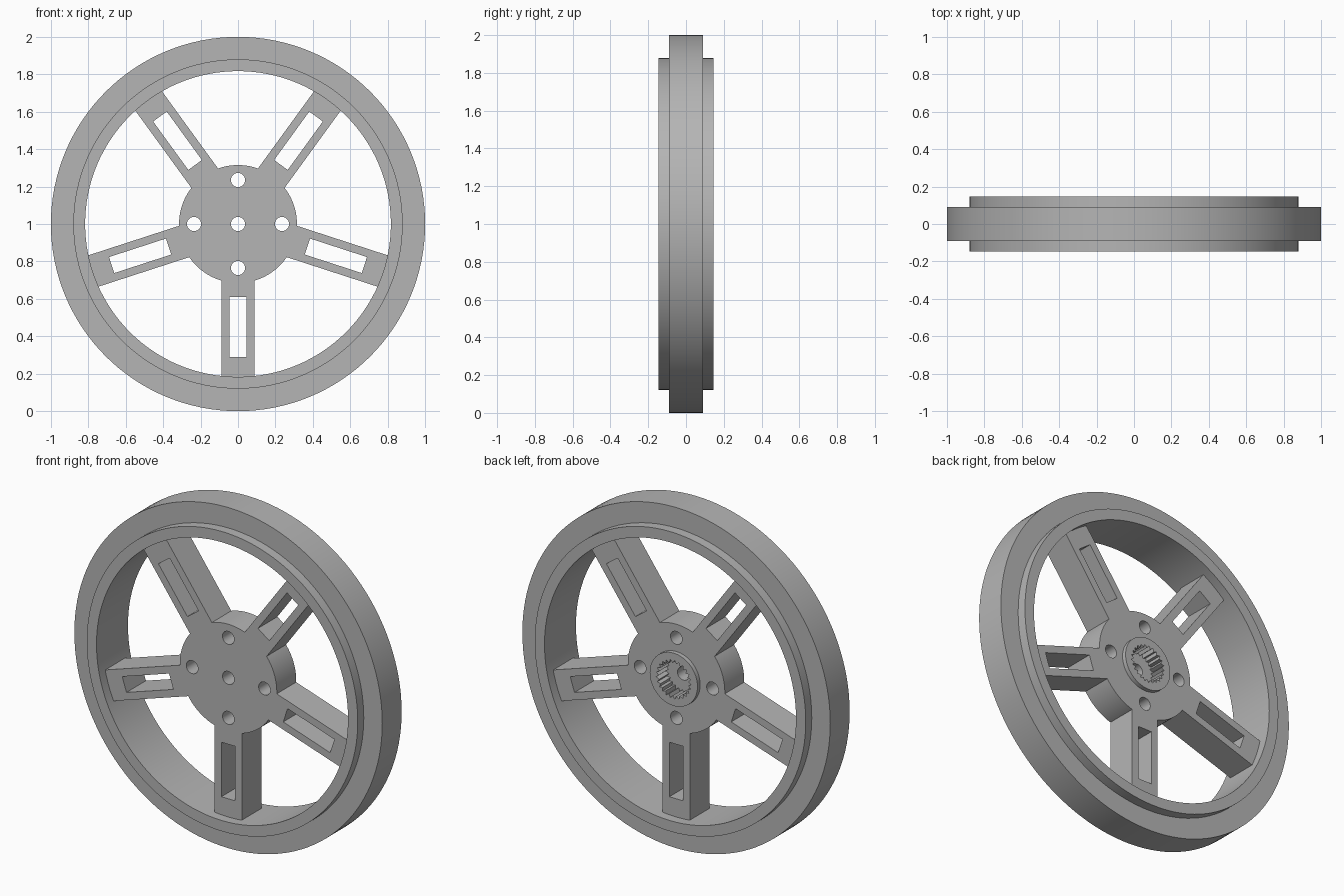
import bpy
import bmesh
from math import sin, cos, pi, radians
from mathutils import Vector, Matrix

if "Cube" in bpy.data.objects:
    bpy.data.objects.remove(bpy.data.objects["Cube"])

CENTRE = Vector((0, 0, 1))
HALF = 0.09          # half thickness of hub, spokes and tread
SEGMENTS = 128

grey = bpy.data.materials.new("plain grey")
grey.use_nodes = True
grey.diffuse_color = (0.46, 0.46, 0.46, 1)
grey.node_tree.nodes["Principled BSDF"].inputs["Base Color"].default_value = grey.diffuse_color


def finish(name, bm):
    bmesh.ops.recalc_face_normals(bm, faces=bm.faces)
    mesh = bpy.data.meshes.new(name)
    bm.to_mesh(mesh)
    bm.free()
    mesh.materials.append(grey)
    obj = bpy.data.objects.new(name, mesh)
    obj.location = CENTRE
    bpy.context.collection.objects.link(obj)
    return obj


def prism(name, points, y0, y1):
    """Extrude an outline in the wheel plane along the axle."""
    bm = bmesh.new()
    face = bm.faces.new([bm.verts.new((x, y0, z)) for x, z in points])
    new = bmesh.ops.extrude_face_region(bm, geom=[face])["geom"]
    verts = [v for v in new if isinstance(v, bmesh.types.BMVert)]
    bmesh.ops.translate(bm, verts=verts, vec=(0, y1 - y0, 0))
    return finish(name, bm)


def circle(radius, count, x=0, z=0):
    steps = [2 * pi * i / count for i in range(count)]
    return [(x + radius * cos(a), z + radius * sin(a)) for a in steps]


def bar(r0, r1, half_width, angle):
    """Rectangle lying along a spoke direction."""
    c, s = cos(angle), sin(angle)
    corners = [(r0, -half_width), (r1, -half_width), (r1, half_width), (r0, half_width)]
    return [(r * c - w * s, r * s + w * c) for r, w in corners]


def lathe(name, profile):
    """Spin a closed (radius, y) section around the axle."""
    bm = bmesh.new()
    verts = [bm.verts.new((r, y, 0)) for r, y in profile]
    edges = [bm.edges.new((verts[i - 1], verts[i])) for i in range(len(verts))]
    bmesh.ops.spin(bm, geom=verts + edges, cent=(0, 0, 0), axis=(0, 1, 0),
                   angle=2 * pi, steps=SEGMENTS, use_merge=True)
    bmesh.ops.remove_doubles(bm, verts=bm.verts, dist=0.0001)
    return finish(name, bm)


def combine(target, other, operation):
    bpy.context.view_layer.objects.active = target
    mod = target.modifiers.new("combine", "BOOLEAN")
    mod.operation = operation
    mod.solver = "EXACT"
    mod.object = other
    bpy.ops.object.modifier_apply(modifier=mod.name)
    bpy.data.objects.remove(other)


# Stepped rim with the wide tread band around it
LIP = 0.146
wheel = lathe("wheel", [(0.817, -LIP), (0.88, -LIP), (0.88, -HALF), (1, -HALF),
                        (1, HALF), (0.88, HALF), (0.88, LIP), (0.817, LIP)])

# Hub, with five spokes flush to its faces
hub = prism("hub", circle(0.315, SEGMENTS), -HALF, HALF)
spoke_angles = [radians(270 + 72 * i) for i in range(5)]
for angle in spoke_angles:
    combine(hub, prism("spoke", bar(0.1, 0.85, 0.088, angle), -HALF, HALF), "UNION")

# Raised boss on the back of the hub
combine(hub, prism("boss", circle(0.155, 64), 0, 0.115), "UNION")

# Slots through the spokes
for angle in spoke_angles:
    combine(hub, prism("slot", bar(0.39, 0.71, 0.045, angle), -0.2, 0.2), "DIFFERENCE")

# Axle hole and four bolt holes
for x, z in [(0, 0), (0.235, 0), (-0.235, 0), (0, 0.235), (0, -0.235)]:
    combine(hub, prism("hole", circle(0.038, 32, x, z), -0.2, 0.2), "DIFFERENCE")

# Toothed socket sunk into the boss
teeth = 25
socket = []
for i in range(2 * teeth):
    r = 0.114 if i % 2 else 0.096
    socket.append((r * cos(pi * i / teeth), r * sin(pi * i / teeth)))
combine(hub, prism("socket", socket, 0.025, 0.2), "DIFFERENCE")

# Join the spokes to the rim and shade
combine(wheel, hub, "UNION")
bpy.ops.object.select_all(action="DESELECT")
wheel.select_set(True)
bpy.context.view_layer.objects.active = wheel
bpy.ops.object.shade_smooth_by_angle(angle=radians(25))
